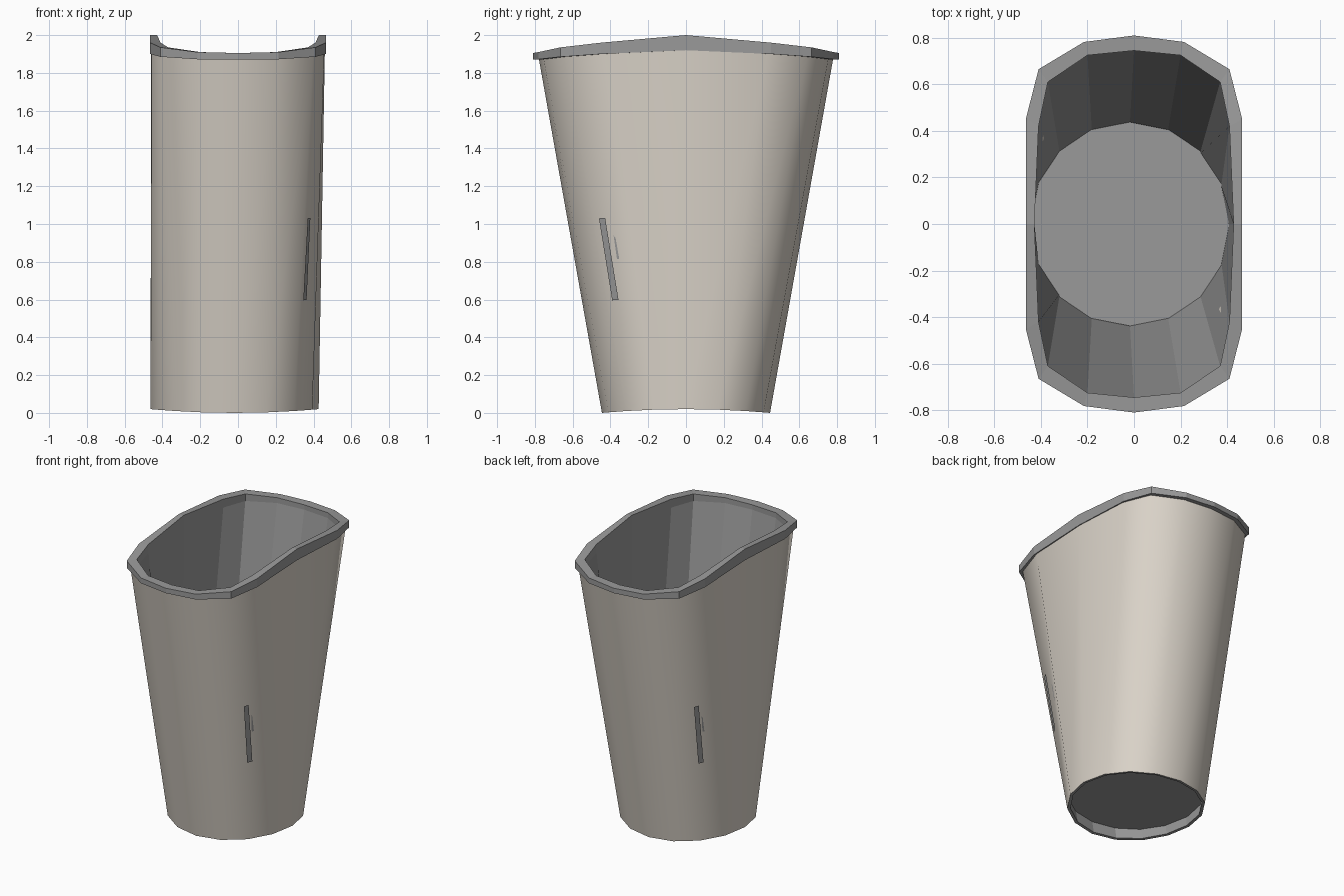
import bpy, math
from mathutils import Vector

if "Cube" in bpy.data.objects:
    bpy.data.objects.remove(bpy.data.objects["Cube"])

N = 16


def material(name, rgb):
    m = bpy.data.materials.new(name)
    m.diffuse_color = (*rgb, 1)
    m.use_nodes = True
    m.node_tree.nodes["Principled BSDF"].inputs["Base Color"].default_value = m.diffuse_color
    return m


BEIGE = material("warm_beige", (0.70, 0.65, 0.58))
GREY = material("mid_grey", (0.32, 0.32, 0.32))


def quarter_ring(points, heights):
    """Mirror a five-point quarter outline (from +y round to +x) into a full ring."""
    ring = []
    for k in range(N):
        j = k % 8
        j = j if j <= 4 else 8 - j
        sx = 1 if k <= 8 else -1
        sy = 1 if k <= 4 or k >= 12 else -1
        ring.append(Vector((sx * points[j][0], sy * points[j][1], heights[j])))
    return ring


def round_ring(radius, z, arch=0.0):
    """Circle matching the ring order; arch lifts it toward the sides."""
    out = []
    for k in range(N):
        a = 2 * math.pi * k / N
        out.append(Vector((-0.018 + radius * math.sin(a), radius * math.cos(a),
                           z + arch * math.sin(a) ** 2)))
    return out


def make(name, verts, faces, mat, smooth=False):
    me = bpy.data.meshes.new(name)
    me.from_pydata([tuple(v) for v in verts], [], faces)
    me.materials.append(mat)
    for p in me.polygons:
        p.use_smooth = smooth
    ob = bpy.data.objects.new(name, me)
    bpy.context.collection.objects.link(ob)
    return ob


def loft(name, rings, mat, closed=False, smooth=False):
    verts = [v for r in rings for v in r]
    faces = []
    n = len(rings)
    for i in range(n if closed else n - 1):
        a, b = i * N, (i + 1) % n * N
        for k in range(N):
            m = (k + 1) % N
            faces.append((a + k, a + m, b + m, b + k))
    return make(name, verts, faces, mat, smooth)


# Quarter outlines of the wavy mouth
outer = [(0, .81), (.215, .782), (.41, .665), (.465, .45), (.465, 0)]
shell = [(0, .78), (.208, .755), (.397, .645), (.457, .435), (.46, 0)]
inner = [(0, .745), (.2, .725), (.37, .61), (.41, .42), (.428, 0)]
top_z = [1.905, 1.91, 1.935, 1.96, 2.0]
low_z = [1.87, 1.872, 1.885, 1.90, 1.92]

# Outer shell, smooth and tapering to a round foot
shell_top = quarter_ring(shell, [z + .01 for z in low_z])
shell_foot = round_ring(.445, 0, .02)
loft("outer_shell", [shell_top, shell_foot], BEIGE, smooth=True)

# Faceted liner, with the foot edge joining it to the shell
liner_foot = round_ring(.425, 0.002, .02)
loft("inner_liner", [liner_foot, quarter_ring(inner, low_z)], GREY)
loft("foot_edge", [shell_foot, liner_foot], GREY)

# Rolled rim
loft("rim", [quarter_ring(outer, top_z), quarter_ring(outer, low_z),
             quarter_ring(inner, low_z), quarter_ring(inner, top_z)],
     GREY, closed=True)

# Recessed floor
make("floor", round_ring(.438, .085), [tuple(reversed(range(N)))], GREY)


# Slim grey slivers on two opposite corners of the shell
def on_shell(k, u, t):
    m = (k + 1) % N
    low = shell_foot[k].lerp(shell_foot[m], u)
    high = shell_top[k].lerp(shell_top[m], u)
    p = low.lerp(high, t)
    return Vector((p.x * 1.008, p.y * 1.008, p.z))


for name, k in (("front_sliver", 5), ("back_sliver", 13)):
    quad = [on_shell(k, u, t) for u, t in ((.62, .54), (.80, .54), (.82, .31), (.62, .31))]
    make(name, quad, [(0, 1, 2, 3)], GREY)
